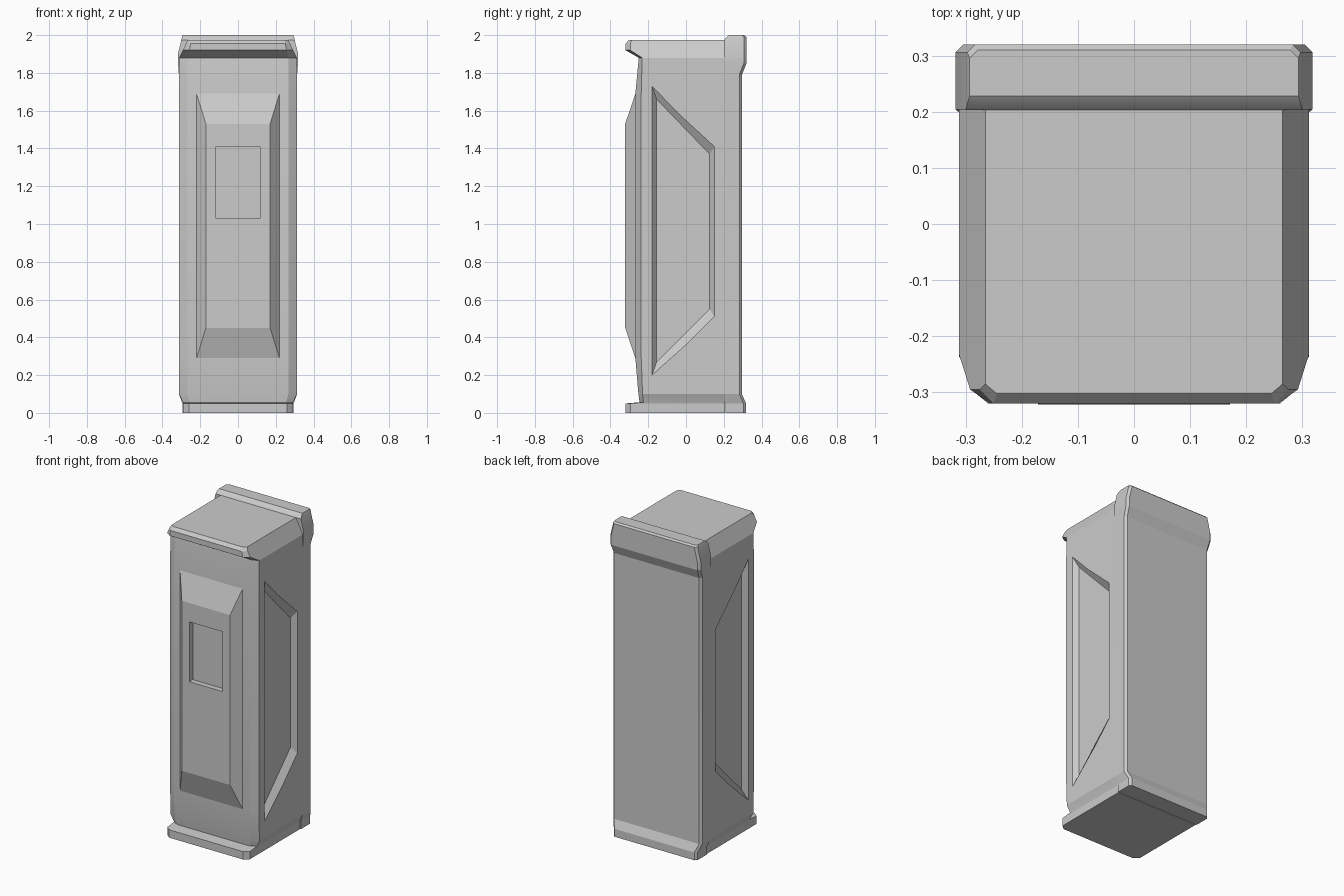
import bpy, bmesh, math

default = bpy.data.objects.get("Cube")
if default:
    bpy.data.objects.remove(default, do_unlink=True)

GREY = (0.6, 0.6, 0.6, 1)
mat = bpy.data.materials.new("light_grey")
mat.use_nodes = True
mat.diffuse_color = GREY
mat.node_tree.nodes["Principled BSDF"].inputs["Base Color"].default_value = GREY


def loft(name, rings):
    """Skin a stack of equal-length rings and cap both ends."""
    bm = bmesh.new()
    loops = [[bm.verts.new(p) for p in ring] for ring in rings]
    n = len(loops[0])
    for a, b in zip(loops, loops[1:]):
        for i in range(n):
            j = (i + 1) % n
            bm.faces.new((a[i], a[j], b[j], b[i]))
    bm.faces.new(loops[0])
    bm.faces.new(loops[-1])
    bmesh.ops.recalc_face_normals(bm, faces=bm.faces)
    mesh = bpy.data.meshes.new(name)
    bm.to_mesh(mesh)
    bm.free()
    obj = bpy.data.objects.new(name, mesh)
    bpy.context.collection.objects.link(obj)
    mesh.materials.append(mat)
    return obj


def activate(obj):
    bpy.ops.object.select_all(action='DESELECT')
    obj.select_set(True)
    bpy.context.view_layer.objects.active = obj


def cut(obj, cutter):
    cutter.hide_render = True
    mod = obj.modifiers.new("recess", 'BOOLEAN')
    mod.operation = 'DIFFERENCE'
    mod.solver = 'EXACT'
    mod.object = cutter
    activate(obj)
    bpy.ops.object.modifier_apply(modifier=mod.name)
    bpy.data.objects.remove(cutter, do_unlink=True)


def rect(hx, y, z0, z1):
    return [(-hx, y, z0), (hx, y, z0), (hx, y, z1), (-hx, y, z1)]


# Body: front chamfered cross-section with bottom and top lips
BODY_BACK = 0.206


def body_ring(z, half, face, y_front, y_corner):
    right = [(face, y_front, z), (half, y_corner, z), (half, BODY_BACK, z)]
    return right + [(-x, y, z) for x, y, z in reversed(right)]


body = loft("cabinet_body", [body_ring(*r) for r in (
    (0.0, 0.29, 0.26, -0.32, -0.295),
    (0.05, 0.29, 0.26, -0.32, -0.295),
    (0.056, 0.292, 0.255, -0.246, -0.225),
    (0.10, 0.312, 0.267, -0.252, -0.23),
    (0.29, 0.312, 0.267, -0.268, -0.237),
    (1.69, 0.312, 0.267, -0.268, -0.237),
    (1.88, 0.312, 0.267, -0.25, -0.232),
    (1.92, 0.292, 0.257, -0.32, -0.295),
    (1.955, 0.275, 0.25, -0.32, -0.295),
    (1.975, 0.265, 0.245, -0.302, -0.285))])

# Trapezoid recesses in both sides
SIDE, DEPTH = 0.312, 0.03
rim = [(-0.18, 0.20), (0.15, 0.51), (0.15, 1.41), (-0.18, 1.73)]
floor = [(-0.155, 0.27), (0.125, 0.55), (0.125, 1.37), (-0.155, 1.66)]
for s in (-1, 1):
    inner = [(s * (SIDE - DEPTH), y, z) for y, z in floor]
    outer = [(s * (SIDE + DEPTH), 2 * a - c, 2 * b - d)
             for (a, b), (c, d) in zip(rim, floor)]
    cut(body, loft("side_cutter", [inner, outer]))


# Back frame with flared head and foot
def frame_ring(z, half, y_front, y_back):
    c = 0.014
    right = [(half, y_front, z), (half, y_back - c, z), (half - c, y_back, z)]
    return right + [(-x, y, z) for x, y, z in reversed(right)]


frame = loft("back_frame", [frame_ring(*r) for r in (
    (0.0, 0.295, 0.21, 0.318),
    (0.05, 0.295, 0.21, 0.318),
    (0.10, 0.313, 0.20, 0.296),
    (1.79, 0.313, 0.20, 0.296),
    (1.85, 0.318, 0.204, 0.32),
    (1.90, 0.318, 0.204, 0.32),
    (1.975, 0.30, 0.203, 0.32),
    (1.99, 0.297, 0.215, 0.32),
    (2.0, 0.293, 0.228, 0.31))])

# Raised front panel with a small recessed window
panel = loft("front_panel", [rect(0.225, -0.262, 0.272, 1.708),
                             rect(0.17, -0.322, 0.45, 1.53)])
cut(panel, loft("window_cutter", [rect(0.117, -0.287, 1.03, 1.41),
                                  rect(0.117, -0.36, 1.03, 1.41)]))

for obj in (body, frame, panel):
    activate(obj)
    bpy.ops.object.shade_smooth_by_angle(angle=math.radians(15))
